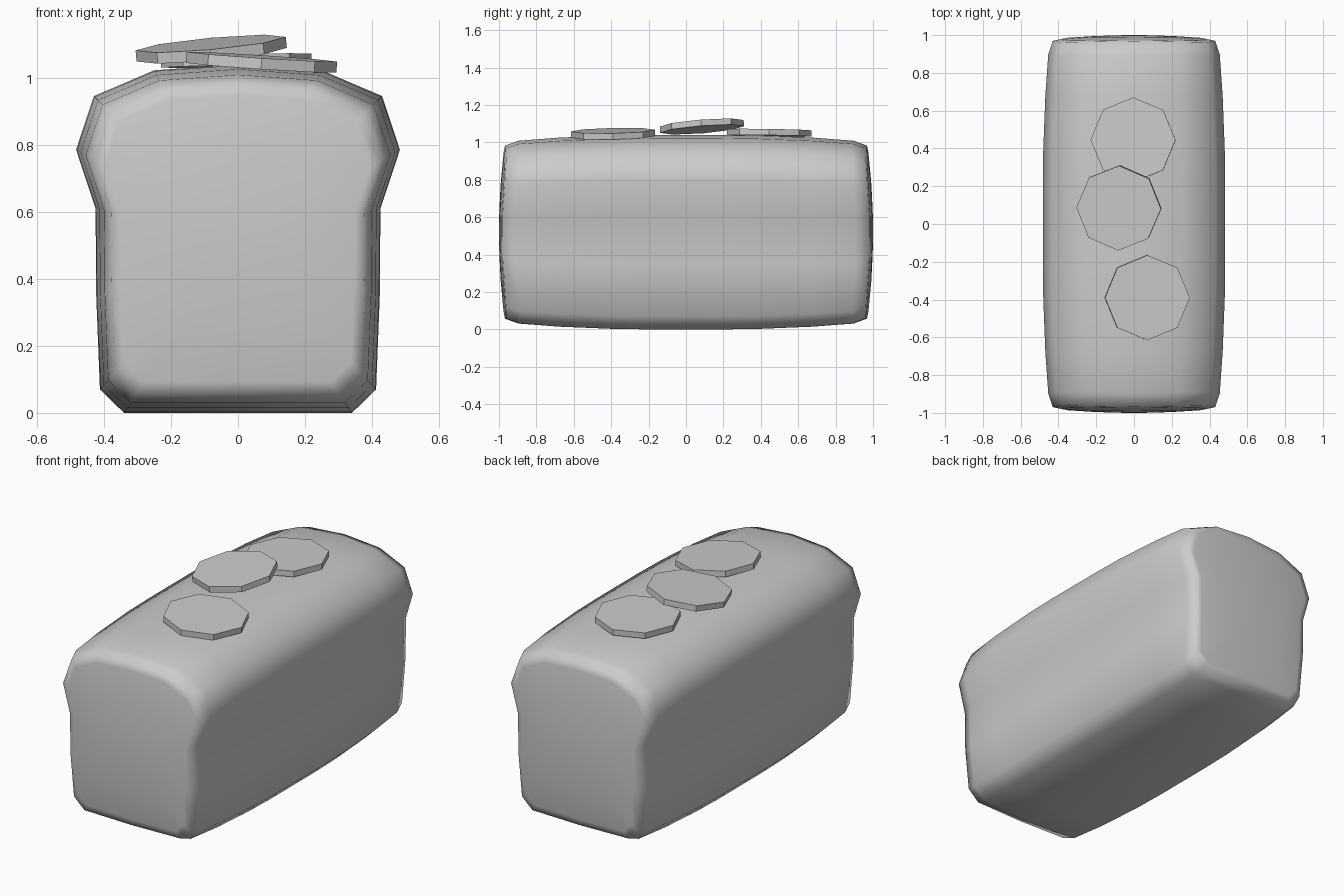
import bpy, bmesh

if "Cube" in bpy.data.objects:
    bpy.data.objects.remove(bpy.data.objects["Cube"])

# Loaf cross-section, right half from top to bottom (x, z)
half = [(0, 1.04), (0.25, 1.022), (0.43, 0.945), (0.483, 0.785), (0.425, 0.61),
        (0.423, 0.35), (0.412, 0.07), (0.34, 0.0), (0, 0.0)]
profile = half + [(-x, z) for x, z in half[-2:0:-1]]
CZ = 0.52

# Lengthwise rings: (fraction of half length, section scale)
side = [(0.2, 1.0), (0.4, 0.995), (0.7, 0.972), (0.925, 0.94), (0.997, 0.89),
        (1.0, 0.82), (1.0, 0.5), (1.0, 0.22)]
rings = [(-t, s) for t, s in reversed(side)] + side


def end_y(x, z):
    """Half length of the loaf, slightly domed at the ends."""
    return 1.0 - 0.02 * (x / 0.43) ** 2 - 0.03 * ((z - CZ) / 0.47) ** 2


bm = bmesh.new()
loops = []
for t, s in rings:
    loop = []
    for px, pz in profile:
        x, z = px * s, CZ + (pz - CZ) * s
        loop.append(bm.verts.new((x, t * end_y(x, z), z)))
    loops.append(loop)
n = len(profile)
for a, b in zip(loops, loops[1:]):
    for i in range(n):
        j = (i + 1) % n
        bm.faces.new((a[i], a[j], b[j], b[i]))
# End caps
for loop, y in ((loops[0], -1.0), (loops[-1], 1.0)):
    c = bm.verts.new((0, y, CZ))
    for i in range(n):
        bm.faces.new((loop[i], loop[(i + 1) % n], c))
bmesh.ops.recalc_face_normals(bm, faces=bm.faces[:])
for f in bm.faces:
    f.smooth = True
mesh = bpy.data.meshes.new("bread_loaf")
bm.to_mesh(mesh)
bm.free()
bpy.context.collection.objects.link(bpy.data.objects.new("bread_loaf", mesh))

# Octagonal slices lying on top: centre, rotation
slices = [((-0.005, 0.445, 1.051), (-0.015, -0.02, 0)),
          ((-0.08, 0.085, 1.085), (0.08, -0.09, -0.02)),
          ((0.07, -0.39, 1.046), (0.02, 0.065, 0))]
for k, (loc, rot) in enumerate(slices, 1):
    bpy.ops.mesh.primitive_cylinder_add(vertices=8, radius=0.225, depth=0.033,
                                        location=loc, rotation=rot)
    bpy.context.object.name = f"topping_slice_{k}"
